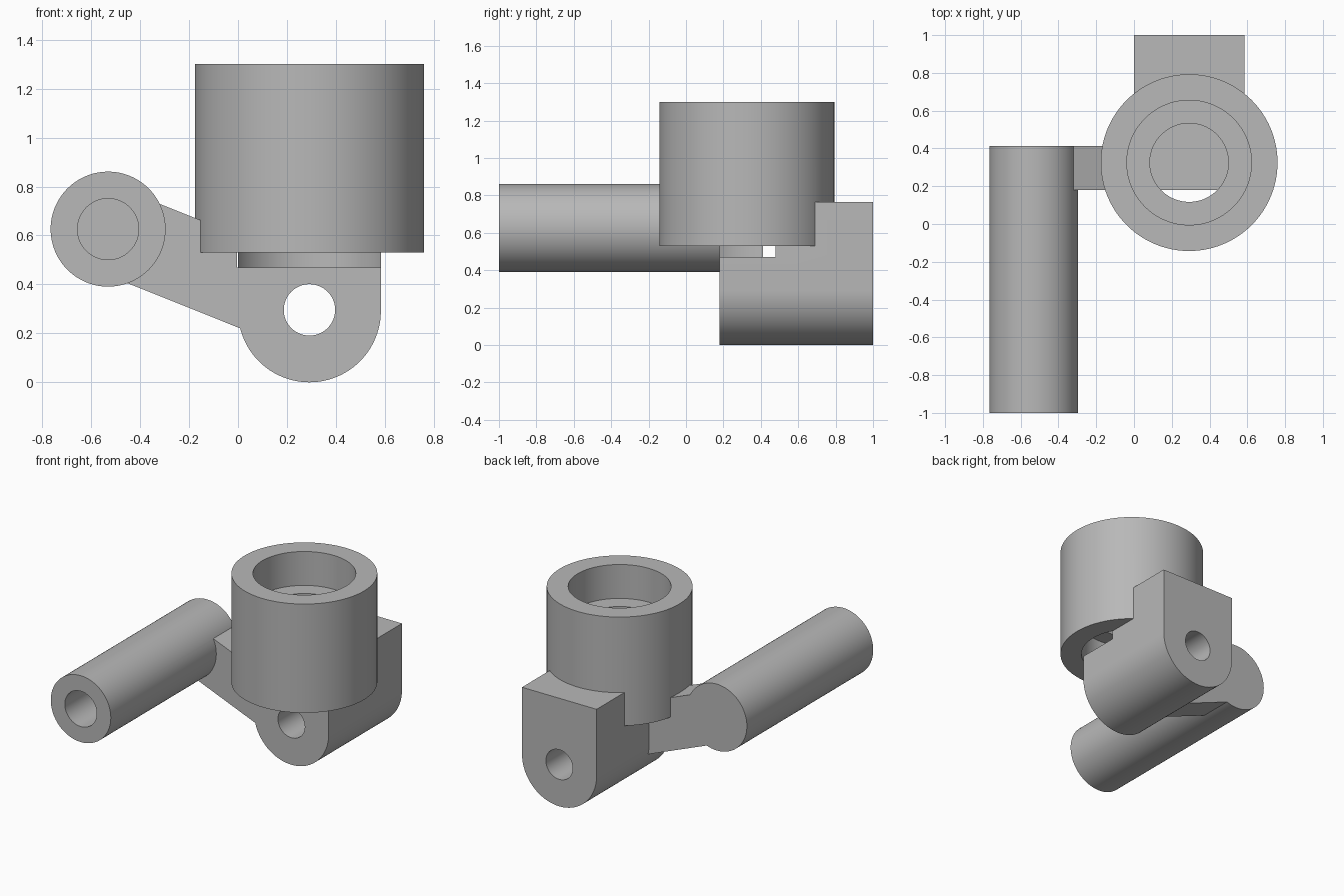
import bpy, bmesh, math
from mathutils import Matrix, Vector

default = bpy.data.objects.get("Cube")
if default:
    bpy.data.objects.remove(default, do_unlink=True)

gray = bpy.data.materials.new("plain gray")
gray.use_nodes = True
color = (0.48, 0.48, 0.48, 1)
gray.diffuse_color = color
gray.node_tree.nodes["Principled BSDF"].inputs["Base Color"].default_value = color


def make_object(name, bm):
    bmesh.ops.recalc_face_normals(bm, faces=bm.faces)
    mesh = bpy.data.meshes.new(name)
    bm.to_mesh(mesh)
    bm.free()
    mesh.materials.append(gray)
    obj = bpy.data.objects.new(name, mesh)
    bpy.context.collection.objects.link(obj)
    return obj


def cylinder(name, start, end, radius):
    """Round bar between two points."""
    start, end = Vector(start), Vector(end)
    axis = end - start
    turn = axis.to_track_quat("Z", "Y").to_matrix().to_4x4()
    bm = bmesh.new()
    bmesh.ops.create_cone(bm, cap_ends=True, segments=96, radius1=radius,
                          radius2=radius, depth=axis.length,
                          matrix=Matrix.Translation((start + end) / 2) @ turn)
    return make_object(name, bm)


def prism(name, outline, y0, y1):
    """Extrude an x-z outline along y."""
    bm = bmesh.new()
    face = bm.faces.new([bm.verts.new((x, y0, z)) for x, z in outline])
    moved = bmesh.ops.extrude_face_region(bm, geom=[face])["geom"]
    verts = [v for v in moved if isinstance(v, bmesh.types.BMVert)]
    bmesh.ops.translate(bm, verts=verts, vec=(0, y1 - y0, 0))
    return make_object(name, bm)


def combine(target, tool, operation):
    tool.hide_render = True
    mod = target.modifiers.new(operation.lower(), "BOOLEAN")
    mod.operation, mod.solver, mod.object = operation, "EXACT", tool
    bpy.context.view_layer.objects.active = target
    bpy.ops.object.modifier_apply(modifier=mod.name)
    bpy.data.objects.remove(tool, do_unlink=True)


# Main positions
cx, cy = 0.292, 0.325
front, arm_back, back = 0.18, 0.413, 1.0
r_lug = 0.292
tube_x, tube_z = -0.531, 0.626

# Round-bottomed hinge lug
arc = [math.pi + math.pi * i / 48 for i in range(49)]
outline = [(cx + r_lug * math.cos(a), r_lug + r_lug * math.sin(a)) for a in arc]
outline += [(cx + r_lug, 0.765), (cx - r_lug, 0.765)]
bracket = prism("bracket", outline, front, back)

# Cup, side tube and sloping arm that joins them
parts = [
    cylinder("cup", (cx, cy, 0.53), (cx, cy, 1.3), 0.468),
    prism("arm", [(tube_x, 0.437), (0.1, 0.184), (0.1, 0.562), (tube_x, 0.813)],
          front, arm_back),
    cylinder("side_tube", (tube_x, -1, tube_z), (tube_x, arm_back, tube_z), 0.235),
]
for part in parts:
    combine(bracket, part, "UNION")

# Bores: upper and lower counterbores, cup hole, hinge hole, blind tube hole
cutters = [
    cylinder("upper_bore", (cx, cy, 1.06), (cx, cy, 1.5), 0.33),
    cylinder("lower_bore", (cx, cy, 0.47), (cx, cy, 0.775), 0.33),
    cylinder("cup_hole", (cx, cy, 0.6), (cx, cy, 1.2), 0.208),
    cylinder("hinge_hole", (cx, 0, 0.296), (cx, 1.2, 0.296), 0.105),
    cylinder("tube_hole", (tube_x, -1.2, tube_z), (tube_x, front, tube_z), 0.125),
]
for cutter in cutters:
    combine(bracket, cutter, "DIFFERENCE")

# Smooth round walls, sharp rims
bpy.ops.object.select_all(action="DESELECT")
bracket.select_set(True)
bpy.context.view_layer.objects.active = bracket
bpy.ops.object.shade_smooth_by_angle(angle=math.radians(30))
